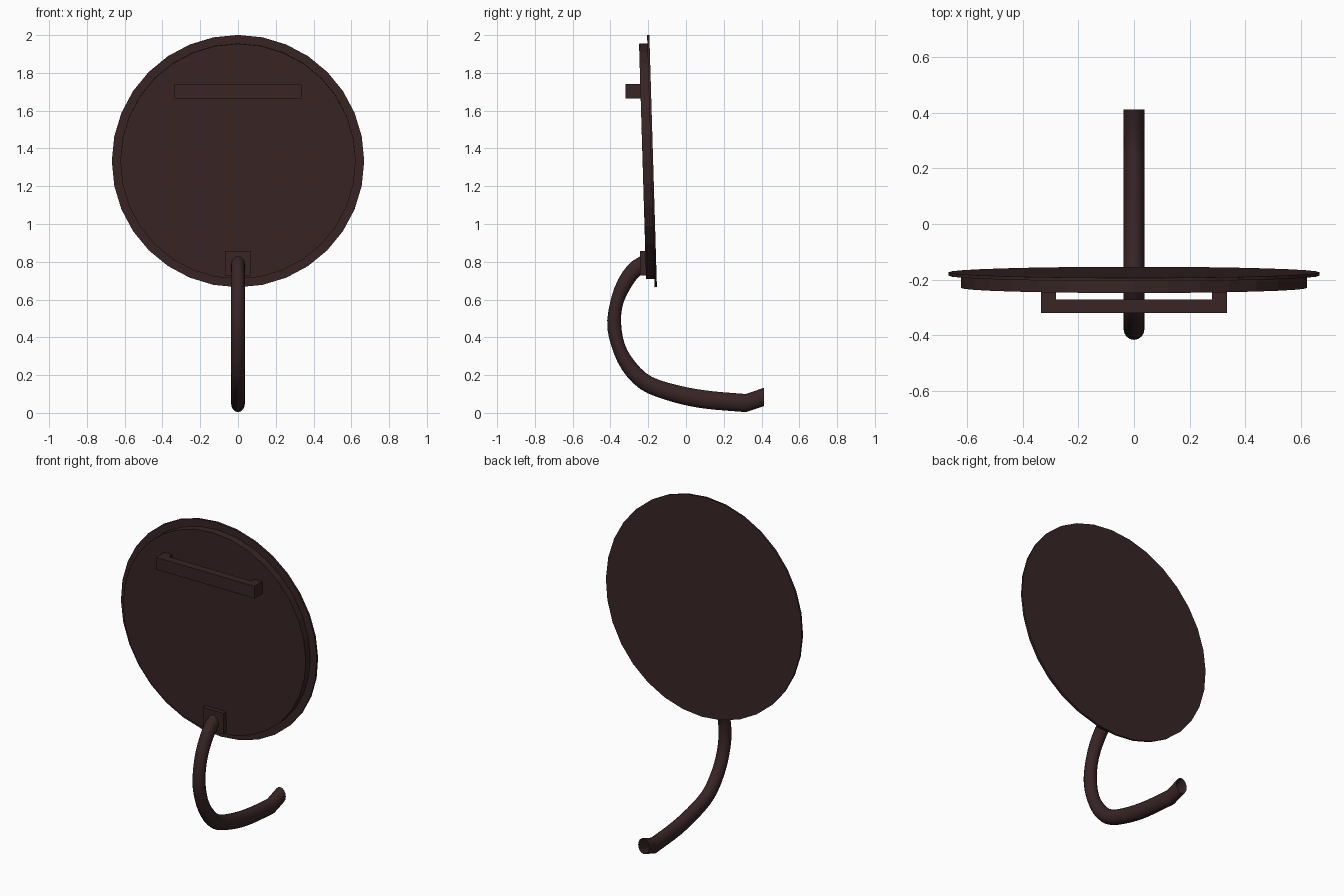
import bpy, bmesh
from math import pi, sin, cos
from mathutils import Vector, Matrix

if "Cube" in bpy.data.objects:
    bpy.data.objects.remove(bpy.data.objects["Cube"], do_unlink=True)

brown = bpy.data.materials.new("dark_brown")
brown.use_nodes = True
colour = (0.04, 0.018, 0.018, 1)
brown.diffuse_color = colour
brown.node_tree.nodes["Principled BSDF"].inputs["Base Color"].default_value = colour

TILT = 0.03
SIDES = 32


def finish(name, bm):
    bmesh.ops.recalc_face_normals(bm, faces=bm.faces)
    mesh = bpy.data.meshes.new(name)
    bm.to_mesh(mesh)
    bm.free()
    obj = bpy.data.objects.new(name, mesh)
    mesh.materials.append(brown)
    bpy.context.collection.objects.link(obj)
    return obj


def disc(name, radius, front, back):
    # Round plate facing the front, leaning slightly forward
    bm = bmesh.new()
    bmesh.ops.create_cone(bm, cap_ends=True, segments=SIDES, radius1=radius,
                          radius2=radius, depth=back - front)
    obj = finish(name, bm)
    obj.matrix_world = (Matrix.Translation((0, -0.18, 1.333))
                        @ Matrix.Rotation(pi / 2 + TILT, 4, "X")
                        @ Matrix.Translation((0, 0, -(front + back) / 2)))
    return obj


def box(bm, low, high):
    low, high = Vector(low), Vector(high)
    bmesh.ops.create_cube(bm, size=1, matrix=Matrix.Translation((low + high) / 2)
                          @ Matrix.Diagonal((high - low).to_4d()))


# Thin wide rim behind the thicker main plate
disc("rim_plate", 0.668, -0.006, 0.006)
disc("main_plate", 0.623, -0.05, -0.004)

# Handle bar with two posts
bm = bmesh.new()
box(bm, (-0.335, -0.32, 1.665), (0.335, -0.272, 1.74))
for side in (-1, 1):
    x = sorted((side * 0.28, side * 0.335))
    box(bm, (x[0], -0.272, 1.665), (x[1], -0.225, 1.74))
finish("handle_bar", bm)

# Mounting block for the tail
bm = bmesh.new()
box(bm, (-0.07, -0.243, 0.727), (0.07, -0.19, 0.857))
finish("tail_mount", bm)

# Tail: outer and inner edge of the curved tube, as (y, z)
outer = [(-0.225, 0.84), (-0.31, 0.78), (-0.38, 0.66), (-0.417, 0.49), (-0.397, 0.36),
         (-0.34, 0.23), (-0.243, 0.127), (-0.11, 0.07), (0.074, 0.026), (0.317, 0.004)]
inner = [(-0.225, 0.745), (-0.275, 0.69), (-0.33, 0.587), (-0.344, 0.48), (-0.323, 0.36),
         (-0.265, 0.265), (-0.18, 0.19), (-0.03, 0.143), (0.127, 0.116), (0.317, 0.1)]


def smooth_path(points, steps=3):
    p = [Vector(q) for q in points]
    p = [2 * p[0] - p[1]] + p + [2 * p[-1] - p[-2]]
    path = []
    for a, b, c, d in zip(p, p[1:], p[2:], p[3:]):
        for i in range(steps):
            t = i / steps
            path.append(b + (c - a) * t / 2 + (a - 2.5 * b + 2 * c - d / 2) * t * t
                        + (1.5 * (b - c) + (d - a) / 2) * t ** 3)
    return path + [p[-2]]


bm = bmesh.new()
rings = []
edges = list(zip(smooth_path(outer), smooth_path(inner)))
edges.append((Vector((0.413, 0.036)), Vector((0.413, 0.133))))  # upturned tip
for a, b in edges:
    middle, half = (a + b) / 2, (a - b) / 2
    ring = []
    for i in range(16):
        angle = 2 * pi * i / 16
        q = middle + half * cos(angle)
        ring.append(bm.verts.new((0.037 * sin(angle), q.x, q.y)))
    rings.append(ring)
for r, s in zip(rings, rings[1:]):
    for i in range(16):
        j = (i + 1) % 16
        bm.faces.new((r[i], r[j], s[j], s[i]))
tail = finish("curved_tail", bm)
bpy.ops.object.select_all(action="DESELECT")
tail.select_set(True)
bpy.context.view_layer.objects.active = tail
bpy.ops.object.shade_smooth_by_angle(angle=0.6)
